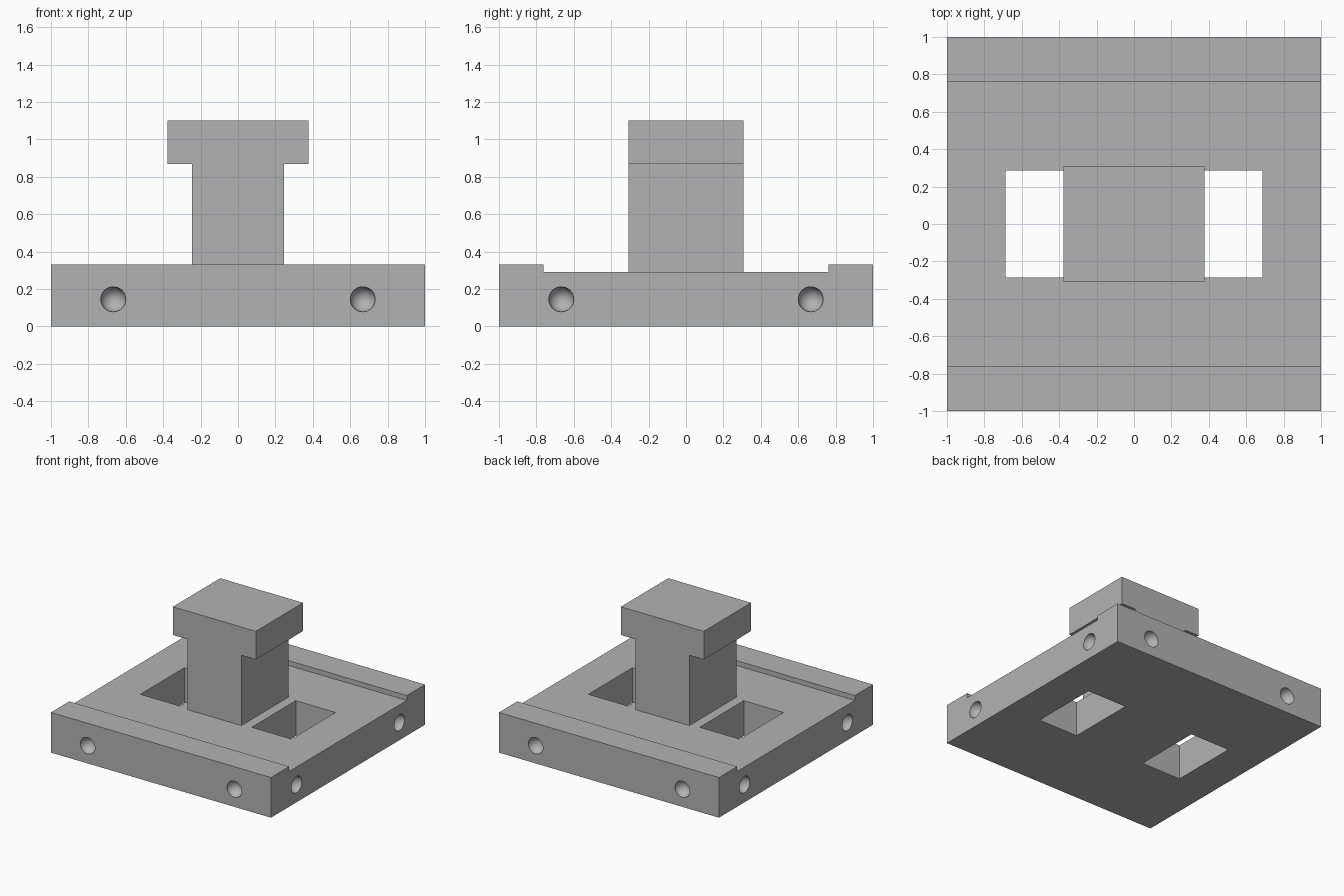
import bpy, bmesh, math
from mathutils import Matrix, Vector

if "Cube" in bpy.data.objects:
    bpy.data.objects.remove(bpy.data.objects["Cube"], do_unlink=True)

GREY = (0.45, 0.45, 0.45, 1.0)
mat = bpy.data.materials.new("plain grey")
mat.use_nodes = True
mat.diffuse_color = GREY
mat.node_tree.nodes["Principled BSDF"].inputs["Base Color"].default_value = GREY


def add_object(name, bm):
    bmesh.ops.recalc_face_normals(bm, faces=bm.faces)
    mesh = bpy.data.meshes.new(name)
    bm.to_mesh(mesh)
    bm.free()
    mesh.materials.append(mat)
    obj = bpy.data.objects.new(name, mesh)
    bpy.context.collection.objects.link(obj)
    return obj


def extrude_mirrored(name, half, depth, axis):
    """Mirror a half outline (offset, z) and extrude it both ways along axis."""
    outline = half + [(-u, z) for u, z in reversed(half)]
    bm = bmesh.new()
    place = (lambda u, z: (-depth, u, z)) if axis == "x" else (lambda u, z: (u, -depth, z))
    face = bm.faces.new([bm.verts.new(place(u, z)) for u, z in outline])
    ext = bmesh.ops.extrude_face_region(bm, geom=[face])
    shift = Vector((2 * depth, 0, 0) if axis == "x" else (0, 2 * depth, 0))
    bmesh.ops.translate(bm, vec=shift,
                        verts=[g for g in ext["geom"] if isinstance(g, bmesh.types.BMVert)])
    return add_object(name, bm)


# Square base with a raised rail along the front and back
base = extrude_mirrored("base", [(1, 0), (1, 0.33), (0.763, 0.33), (0.763, 0.29)], 1, "x")

# T-shaped post with an overhanging head
extrude_mirrored("post", [(0.245, 0.28), (0.245, 0.868), (0.377, 0.868), (0.377, 1.1)],
                 0.307, "y")

# Cutter: two through slots and two round dimples on each side
bm = bmesh.new()
for side in (-1, 1):
    bmesh.ops.create_cube(bm, size=1, matrix=Matrix.Translation((side * 0.506, 0, 0.15))
                          @ Matrix.Diagonal((0.362, 0.572, 1, 1)))
for quarter in range(4):
    turn = Matrix.Rotation(quarter * math.pi / 2, 4, "Z")
    for side in (-1, 1):
        ball = bmesh.ops.create_uvsphere(
            bm, u_segments=32, v_segments=16, radius=0.067,
            matrix=turn @ Matrix.Translation((side * 0.667, -1, 0.145)))
cutter = add_object("slot_and_dimple_cutter", bm)
cutter.hide_render = True

cut = base.modifiers.new("cut", "BOOLEAN")
cut.object = cutter
cut.solver = "EXACT"
bpy.context.view_layer.objects.active = base
base.select_set(True)
bpy.ops.object.modifier_apply(modifier=cut.name)
bpy.data.objects.remove(cutter, do_unlink=True)

# Smooth dimples, crisp edges elsewhere
bpy.ops.object.shade_smooth_by_angle(angle=math.radians(30))
